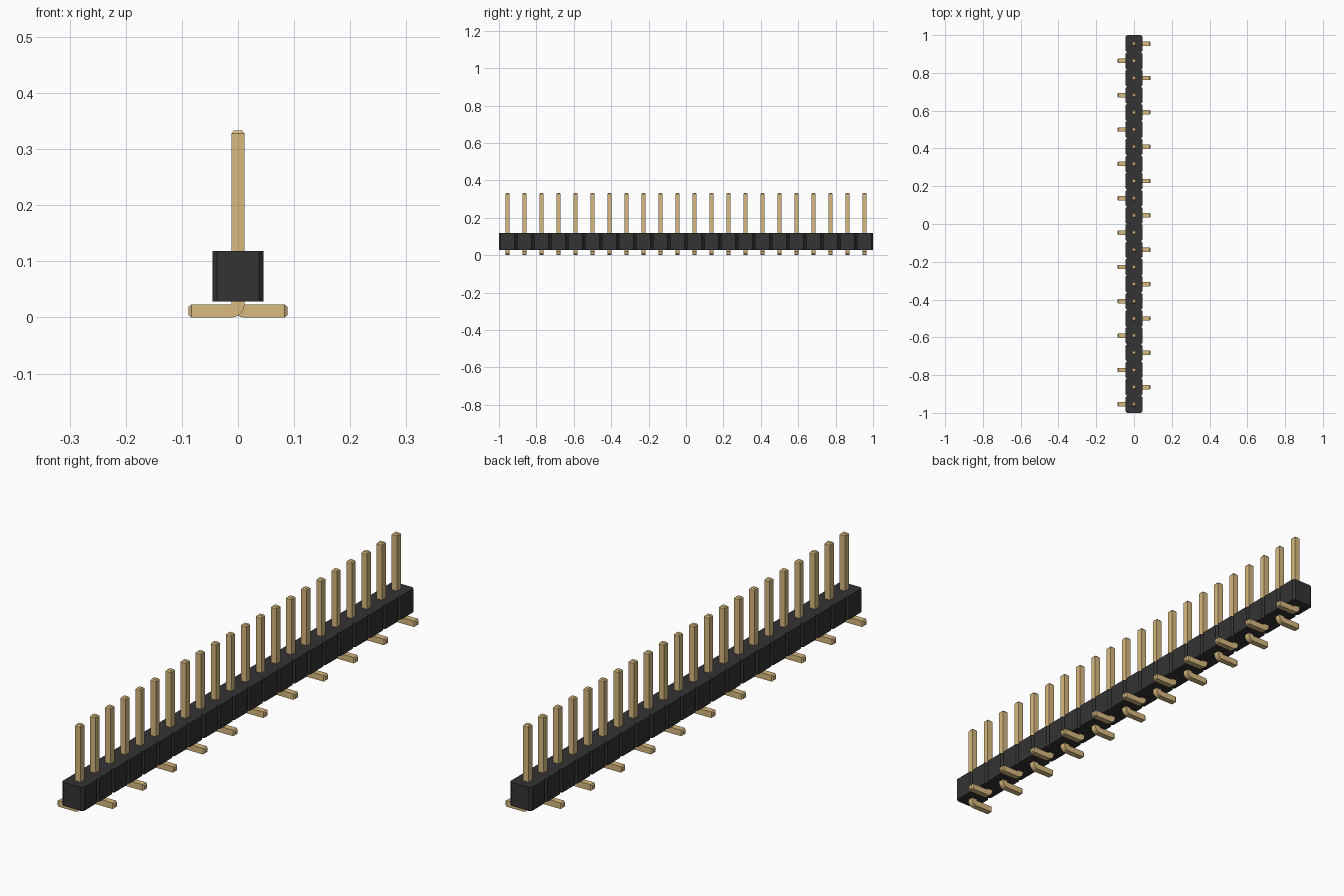
import bpy, bmesh
from math import sin, cos, pi

if "Cube" in bpy.data.objects:
    bpy.data.objects.remove(bpy.data.objects["Cube"])

COUNT = 22
PITCH = 2 / COUNT
HALF = PITCH / 2
CHAMFER = 0.008
BODY_Z = (0.028, 0.118)
PIN = 0.0115           # half thickness of a pin
PIN_TOP = 0.333
FOOT_END = 0.088
TAPER = 0.005


def material(name, rgb, roughness):
    mat = bpy.data.materials.new(name)
    mat.use_nodes = True
    mat.diffuse_color = (*rgb, 1)
    bsdf = mat.node_tree.nodes["Principled BSDF"]
    bsdf.inputs["Base Color"].default_value = (*rgb, 1)
    bsdf.inputs["Roughness"].default_value = roughness
    return mat


black = material("black plastic", (0.033, 0.033, 0.034), 0.6)
gold = material("gold metal", (0.69, 0.49, 0.215), 0.4)


def make_object(name, bm, mat):
    bmesh.ops.recalc_face_normals(bm, faces=bm.faces)
    mesh = bpy.data.meshes.new(name)
    bm.to_mesh(mesh)
    bm.free()
    mesh.materials.append(mat)
    obj = bpy.data.objects.new(name, mesh)
    bpy.context.collection.objects.link(obj)
    return obj


# Housing: one notched outline, extruded upwards
side = []
for i in range(COUNT):
    y = -1 + i * PITCH
    side += [(HALF - CHAMFER, y), (HALF, y + CHAMFER), (HALF, y + PITCH - CHAMFER)]
side.append((HALF - CHAMFER, 1))
outline = side + [(-x, -y) for x, y in side]
bm = bmesh.new()
base = bm.faces.new([bm.verts.new((x, y, BODY_Z[0])) for x, y in outline])
top = bmesh.ops.extrude_face_region(bm, geom=[base], use_keep_orig=True)
moved = [v for v in top["geom"] if isinstance(v, bmesh.types.BMVert)]
bmesh.ops.translate(bm, verts=moved, vec=(0, 0, BODY_Z[1] - BODY_Z[0]))
bmesh.ops.triangulate(bm, faces=[f for f in bm.faces if len(f.verts) > 4])
make_object("housing", bm, black)


# Pin: square section swept down, around the bend and out along the foot
def pin_mesh():
    small = PIN * 0.65
    width = 2 * PIN
    # each section: inner point, outer point (x, z), half depth in y
    sections = [((small, PIN_TOP), (-small, PIN_TOP), small),
                ((PIN, PIN_TOP - TAPER), (-PIN, PIN_TOP - TAPER), PIN)]
    for k in range(7):
        a = k / 6 * pi / 2
        sections.append(((PIN, width),
                         (PIN - width * cos(a), width - width * sin(a)), PIN))
    sections += [((FOOT_END - TAPER, width), (FOOT_END - TAPER, 0), PIN),
                 ((FOOT_END, PIN + small), (FOOT_END, PIN - small), small)]
    bm = bmesh.new()
    rings = []
    for (ix, iz), (ox, oz), d in sections:
        rings.append([bm.verts.new(p) for p in
                      ((ix, -d, iz), (ix, d, iz), (ox, d, oz), (ox, -d, oz))])
    for a, b in zip(rings, rings[1:]):
        for j in range(4):
            n = (j + 1) % 4
            bm.faces.new((a[j], a[n], b[n], b[j]))
    bm.faces.new(rings[0])
    bm.faces.new(rings[-1])
    bmesh.ops.remove_doubles(bm, verts=bm.verts, dist=0.0001)
    return bm


first = make_object("pin_1", pin_mesh(), gold)

# Row of pins, with the feet alternating right and left
for i in range(COUNT):
    pin = first if i == 0 else bpy.data.objects.new(f"pin_{i + 1}", first.data)
    if i:
        bpy.context.collection.objects.link(pin)
    pin.location.y = -1 + (i + 0.5) * PITCH
    pin.rotation_euler.z = pi if i % 2 == 0 else 0
